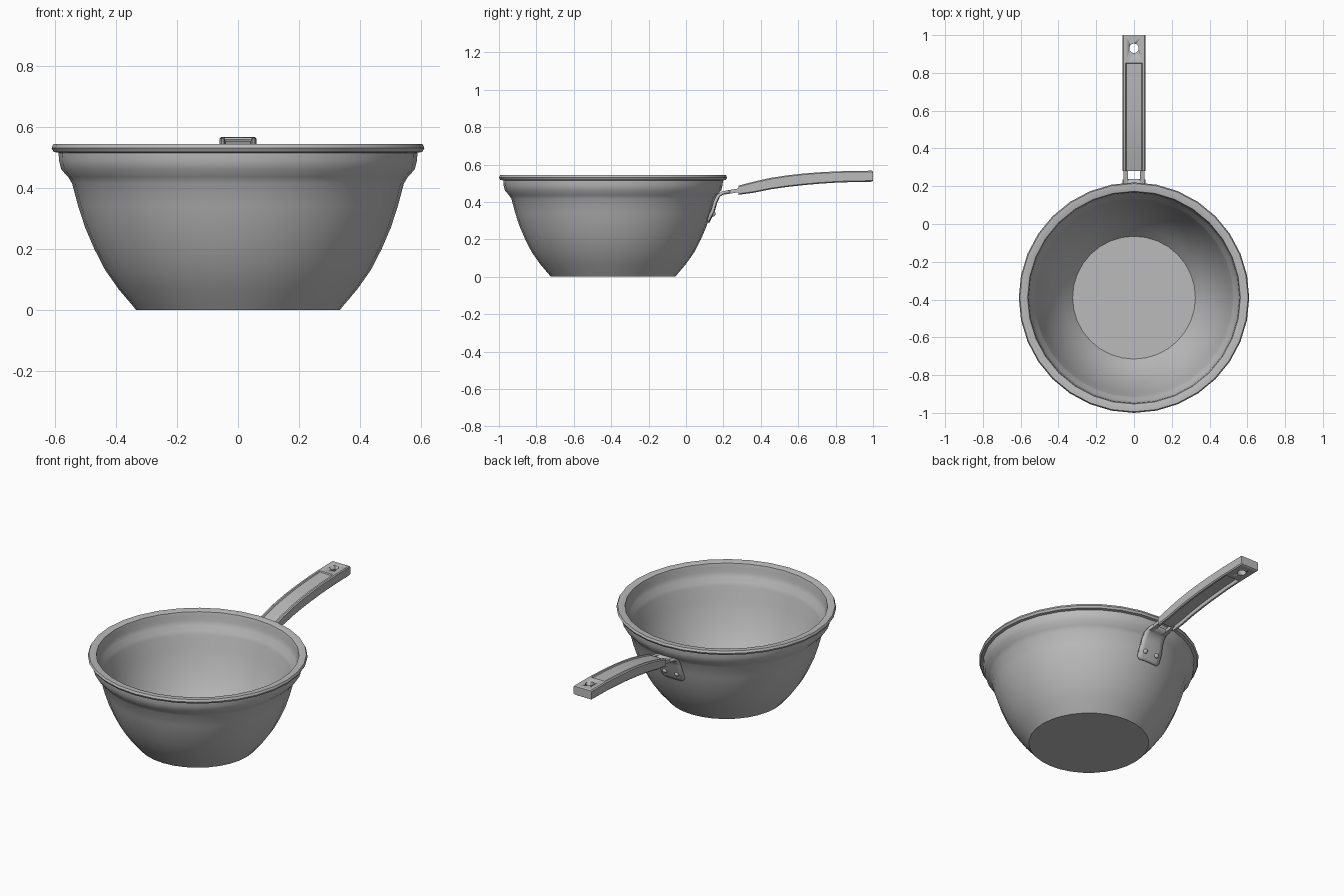
import bpy, bmesh, math
from mathutils import Vector

cube = bpy.data.objects.get("Cube")
if cube:
    bpy.data.objects.remove(cube, do_unlink=True)

BOWL_Y = -0.39

metal = bpy.data.materials.new("brushed grey metal")
metal.use_nodes = True
GREY = (0.5, 0.5, 0.5, 1)
metal.diffuse_color = GREY
metal.node_tree.nodes["Principled BSDF"].inputs["Base Color"].default_value = GREY


def finish(bm, name, angle=30):
    """Turn a bmesh into a shaded object with the shared material."""
    bmesh.ops.recalc_face_normals(bm, faces=bm.faces)
    mesh = bpy.data.meshes.new(name)
    bm.to_mesh(mesh)
    bm.free()
    obj = bpy.data.objects.new(name, mesh)
    bpy.context.collection.objects.link(obj)
    mesh.materials.append(metal)
    bpy.ops.object.select_all(action="DESELECT")
    obj.select_set(True)
    bpy.context.view_layer.objects.active = obj
    bpy.ops.object.shade_smooth_by_angle(angle=math.radians(angle))
    return obj


def loft(bm, rings, closed_ring=True):
    """Skin a list of point rings and cap both ends of a closed tube."""
    rows = [[bm.verts.new(p) for p in ring] for ring in rings]
    n = len(rows[0])
    for a, b in zip(rows, rows[1:]):
        for i in range(n if closed_ring else n - 1):
            j = (i + 1) % n
            bm.faces.new((a[i], a[j], b[j], b[i]))
    if closed_ring:
        bm.faces.new(rows[0])
        bm.faces.new(rows[-1])


# Bowl: one closed profile, outside wall, rolled rim, inside wall and floor
outer = [(.333, 0), (.345, .015), (.39, .068), (.435, .132), (.47, .2), (.5, .27),
         (.523, .34), (.543, .415), (.556, .436), (.578, .46), (.586, .49), (.587, .515)]
rim = [(.603, .518), (.61, .53), (.604, .543), (.583, .543), (.563, .538), (.558, .515)]
inner = [(.556, .49), (.548, .463), (.53, .437), (.523, .415), (.503, .34), (.48, .27),
         (.45, .2), (.415, .132), (.37, .068), (.325, .016)]
SIDES = 32
bm = bmesh.new()
loft(bm, [[(r * math.cos(math.tau * i / SIDES), BOWL_Y + r * math.sin(math.tau * i / SIDES), z)
           for i in range(SIDES)] for r, z in outer + rim + inner])
finish(bm, "bowl", 35)

# Handle: arched bar with a shallow panel above and a channel below
def section(y, top, bottom, panel, channel):
    w, c, inset = 0.061, 0.006, 0.045
    half = [(inset - .004, bottom + channel), (inset, bottom), (w - c, bottom), (w, bottom + c),
            (w, top - c), (w - c, top), (inset, top), (inset - .004, top - panel)]
    return [(x, y, z) for x, z in half] + [(-x, y, z) for x, z in reversed(half)]


stations = [(.28, .487, .438), (.36, .508, .449), (.45, .528, .467), (.54, .542, .48),
            (.63, .552, .49), (.72, .559, .498), (.8, .563, .503), (.85, .565, .505)]
rings = [section(y, t, b, .007, .02) for y, t, b in stations]
rings += [section(.853, .565, .505, 0, 0), section(.994, .567, .508, 0, 0),
          section(1.0, .563, .512, 0, 0)]
bm = bmesh.new()
loft(bm, rings)
handle = finish(bm, "handle", 30)

# Hanging hole through the handle end
bm = bmesh.new()
bmesh.ops.create_cone(bm, cap_ends=True, segments=20, radius1=.025, radius2=.025, depth=.2)
bmesh.ops.translate(bm, verts=bm.verts, vec=(0, .93, .535))
cutter = finish(bm, "hole_cutter")
cutter.hide_render = True
cut = handle.modifiers.new("hanging hole", "BOOLEAN")
cut.operation = "DIFFERENCE"
cut.solver = "EXACT"
cut.object = cutter
bpy.context.view_layer.objects.active = handle
bpy.ops.object.modifier_apply(modifier=cut.name)
bpy.data.objects.remove(cutter, do_unlink=True)

# Bracket: bent plate hugging the bowl wall, narrowing toward the handle
path = [(.118, .292, .06), (.124, .305, .074), (.146, .35, .074), (.16, .4, .07),
        (.176, .434, .066), (.202, .45, .063), (.238, .455, .06)]
bm = bmesh.new()
loft(bm, [[(w * k / 3, y - (w * k / 3) ** 2, z) for k in range(-3, 4)]
          for y, z, w in path], closed_ring=False)
bracket = finish(bm, "bracket", 40)
thick = bracket.modifiers.new("plate thickness", "SOLIDIFY")
thick.thickness = .016
thick.offset = 0

# Two prongs joining bracket to handle, and two rivets
outward = Vector((0, .9, -.42)).normalized()
for side, label in ((1, "left"), (-1, "right")):
    bm = bmesh.new()
    loft(bm, [[(side * x, y, z + dz) for x, dz in
               ((.032, -.01), (.055, -.01), (.055, .01), (.032, .01))]
              for y, z in ((.2, .448), (.24, .455), (.3, .465))])
    finish(bm, label + "_prong")

    bm = bmesh.new()
    bmesh.ops.create_uvsphere(bm, u_segments=12, v_segments=8, radius=.014)
    spin = Vector((0, 0, 1)).rotation_difference(outward).to_matrix()
    bmesh.ops.scale(bm, verts=bm.verts, vec=(1, 1, .75))
    bmesh.ops.rotate(bm, verts=bm.verts, matrix=spin)
    bmesh.ops.translate(bm, verts=bm.verts, vec=(side * .04, .147, .335))
    finish(bm, label + "_rivet", 60)
